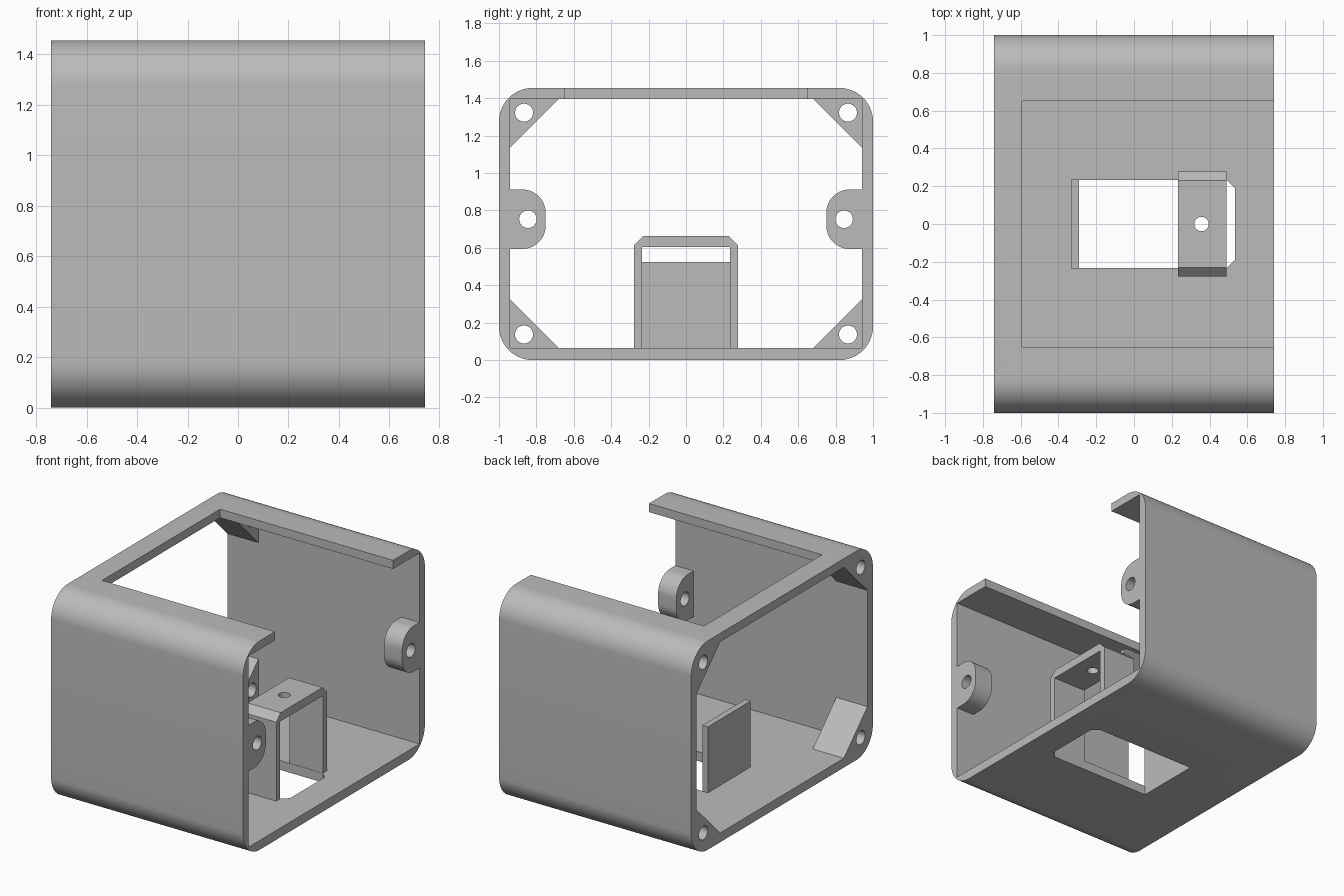
import bpy, bmesh, math
from mathutils import Vector

if "Cube" in bpy.data.objects:
    bpy.data.objects.remove(bpy.data.objects["Cube"])

# Single grey plastic
grey = bpy.data.materials.new("grey plastic")
grey.use_nodes = True
colour = (0.5, 0.5, 0.5, 1)
grey.diffuse_color = colour
grey.node_tree.nodes["Principled BSDF"].inputs["Base Color"].default_value = colour

HALF_X, HALF_Y, TOP = 0.74, 1.0, 1.455
IN_Y, FLOOR, CEIL = 0.94, 0.065, 1.395


def rect(a0, a1, b0, b1):
    return [(a0, b0), (a1, b0), (a1, b1), (a0, b1)]


def fillet(points, radii, steps=14):
    """Round the right-angled corners of an outline."""
    out = []
    for i, r in enumerate(radii):
        p = Vector(points[i])
        if not r:
            out.append(p)
            continue
        back = (Vector(points[i - 1]) - p).normalized()
        ahead = (Vector(points[(i + 1) % len(points)]) - p).normalized()
        centre = p + r * (back + ahead)
        for k in range(steps + 1):
            t = k / steps * math.pi / 2
            out.append(centre - r * (ahead * math.cos(t) + back * math.sin(t)))
    return out


def circle(a, b, r, n=32):
    return [(a + r * math.cos(math.tau * k / n), b + r * math.sin(math.tau * k / n))
            for k in range(n)]


def prism(name, outline, lo, hi, axis="x"):
    """Extrude an outline: (y, z) along x, or (x, y) along z."""
    bm = bmesh.new()
    verts = [bm.verts.new((lo, a, b) if axis == "x" else (a, b, lo)) for a, b in outline]
    face = bm.faces.new(verts)
    moved = bmesh.ops.extrude_face_region(bm, geom=[face])["geom"]
    shift = (hi - lo, 0, 0) if axis == "x" else (0, 0, hi - lo)
    bmesh.ops.translate(bm, vec=shift, verts=[v for v in moved if isinstance(v, bmesh.types.BMVert)])
    bmesh.ops.recalc_face_normals(bm, faces=bm.faces)
    mesh = bpy.data.meshes.new(name)
    bm.to_mesh(mesh)
    bm.free()
    obj = bpy.data.objects.new(name, mesh)
    bpy.context.collection.objects.link(obj)
    mesh.materials.append(grey)
    return obj


def finish(obj, cutters=()):
    """Cut the openings, then smooth only the rounded faces."""
    bpy.ops.object.select_all(action="DESELECT")
    bpy.context.view_layer.objects.active = obj
    obj.select_set(True)
    for cutter in cutters:
        mod = obj.modifiers.new("cut", "BOOLEAN")
        mod.operation, mod.solver, mod.object = "DIFFERENCE", "EXACT", cutter
        bpy.ops.object.modifier_apply(modifier=mod.name)
        bpy.data.objects.remove(cutter)
    bpy.ops.object.shade_smooth_by_angle(angle=math.radians(30))


# Rounded sleeve, open at both ends, with a top slot and a floor opening
shell = prism("shell", fillet(rect(-HALF_Y, HALF_Y, 0, TOP), [0.18] * 4), -HALF_X, HALF_X)
floor_hole = [(-0.29, -0.233), (0.49, -0.233), (0.535, -0.19),
              (0.535, 0.19), (0.49, 0.233), (-0.29, 0.233)]
finish(shell, [
    prism("cavity_cutter", rect(-IN_Y, IN_Y, FLOOR, CEIL), -1, 1),
    prism("slot_cutter", rect(-0.593, 1, -0.65, 0.65), 1.2, 1.6, "z"),
    prism("floor_cutter", floor_hole, -0.1, 0.2, "z"),
])

for side, word in ((-1, "front"), (1, "back")):
    # Triangular screw gussets in the corners of one end
    for z, up, level in ((FLOOR, 1, "lower"), (CEIL, -1, "upper")):
        corner = side * IN_Y
        outline = [(corner, z), (corner - side * 0.26, z), (corner, z + up * 0.26)]
        gusset = prism(f"{word}_{level}_gusset", outline, -HALF_X, -HALF_X + 0.24)
        bore = circle(side * 0.866, z + up * 0.072, 0.048)
        finish(gusset, [prism("bore_cutter", bore, -1, 0)])

    # Rounded screw ears at the other end
    outline = fillet([(side * y, z) for y, z in rect(0.75, IN_Y, 0.594, 0.912)],
                     [0.125, 0, 0, 0.125])
    ear = prism(f"{word}_screw_ear", outline, HALF_X - 0.14, HALF_X)
    finish(ear, [prism("bore_cutter", circle(side * 0.845, 0.753, 0.047), 0, 1)])

# Arched bracket over the floor opening
arch = [(-0.278, FLOOR), (-0.278, 0.615), (-0.23, 0.663), (0.23, 0.663), (0.278, 0.615),
        (0.278, FLOOR), (0.235, FLOOR), (0.235, 0.604), (-0.235, 0.604), (-0.235, FLOOR)]
bracket = prism("arch_bracket", arch, 0.233, 0.49)
finish(bracket, [prism("bore_cutter", circle(0.357, 0, 0.038), 0.5, 0.8, "z")])

# Upright stop plate at the other end of the floor opening
finish(prism("stop_plate", rect(-0.235, 0.235, FLOOR, 0.524), -0.333, -0.29))
